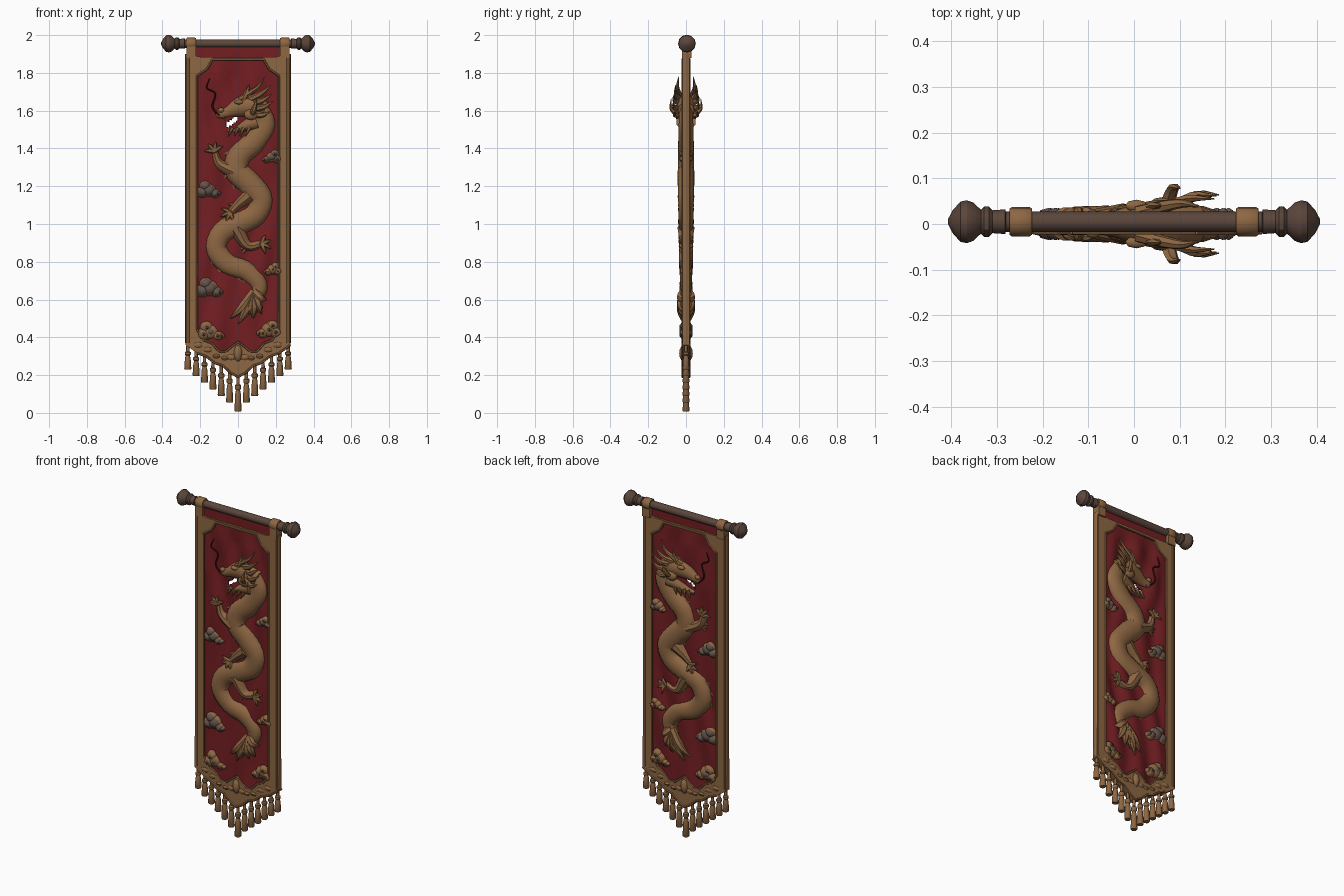
import bpy, bmesh, math
from mathutils import Vector

if "Cube" in bpy.data.objects:
    bpy.data.objects.remove(bpy.data.objects["Cube"])


def material(name, rgb):
    m = bpy.data.materials.new(name)
    m.use_nodes = True
    m.diffuse_color = (*rgb, 1)
    m.node_tree.nodes["Principled BSDF"].inputs["Base Color"].default_value = (*rgb, 1)
    return m


GOLD = material("worn gold", (0.27, 0.135, 0.055))
RED = material("crimson cloth", (0.17, 0.013, 0.016))
WOOD = material("dark wood", (0.105, 0.062, 0.045))
GREY = material("cloud grey", (0.125, 0.085, 0.07))
DARK = material("dark thread", (0.06, 0.008, 0.009))
ROD_Z = 1.955


def finish(bm, name, mat, angle=40):
    bmesh.ops.recalc_face_normals(bm, faces=bm.faces)
    mesh = bpy.data.meshes.new(name)
    bm.to_mesh(mesh)
    bm.free()
    mesh.materials.append(mat)
    ob = bpy.data.objects.new(name, mesh)
    bpy.context.collection.objects.link(ob)
    bpy.ops.object.select_all(action="DESELECT")
    bpy.context.view_layer.objects.active = ob
    ob.select_set(True)
    bpy.ops.object.shade_smooth_by_angle(angle=math.radians(angle))
    return ob


def smooth_path(pts, steps):
    """Catmull-Rom through points of any dimension."""
    p = [Vector(q) for q in pts]
    p = [2 * p[0] - p[1]] + p + [2 * p[-1] - p[-2]]
    out = []
    for a, b, c, d in zip(p, p[1:], p[2:], p[3:]):
        for i in range(steps):
            t = i / steps
            out.append(0.5 * (2 * b + (c - a) * t + (2 * a - 5 * b + 4 * c - d) * t * t
                              + (3 * b - a - 3 * c + d) * t ** 3))
    return out + [p[-2]]


def add_tube(bm, pts, steps=4, sides=8, squash=1.0, bump=0.0):
    """Tapered tube through (x, y, z, radius); squash flattens it along y."""
    path = smooth_path(pts, steps)
    rings = []
    for i, q in enumerate(path):
        t = (path[min(i + 1, len(path) - 1)] - path[max(i - 1, 0)]).xyz.normalized()
        n = t.cross(Vector((0, 1, 0))).normalized()
        b = n.cross(t)
        r = max(q.w, 0.001) * (1 + bump * (i % 2))
        rings.append([bm.verts.new(q.xyz + n * r * math.cos(a) + b * r * squash * math.sin(a))
                      for a in (math.tau * k / sides for k in range(sides))])
    for r0, r1 in zip(rings, rings[1:]):
        for k in range(sides):
            j = (k + 1) % sides
            bm.faces.new((r0[k], r0[j], r1[j], r1[k]))
    bm.faces.new(rings[0])
    bm.faces.new(rings[-1])
    return path


def add_blob(bm, centre, size, seg=14):
    vs = bmesh.ops.create_uvsphere(bm, u_segments=seg, v_segments=seg // 2 + 1, radius=1)["verts"]
    for v in vs:
        v.co = Vector(c + s * k for c, s, k in zip(centre, size, v.co))


def lathe(bm, profile, origin, axis, sides=16):
    """Revolve (distance, radius) pairs around an axis."""
    q = Vector((0, 0, 1)).rotation_difference(Vector(axis))
    rings = [[bm.verts.new(Vector(origin) + q @ Vector((r * math.cos(a), r * math.sin(a), d)))
              for a in (math.tau * k / sides for k in range(sides))] for d, r in profile]
    for r0, r1 in zip(rings, rings[1:]):
        for k in range(sides):
            j = (k + 1) % sides
            bm.faces.new((r0[k], r0[j], r1[j], r1[k]))
    bm.faces.new(rings[0])
    bm.faces.new(rings[-1])


# Hanging rod with turned finials
bm = bmesh.new()
lathe(bm, [(-0.3, 0.022), (0.3, 0.022)], (0, 0.005, ROD_Z), (1, 0, 0))
for s in (-1, 1):
    lathe(bm, [(0.28, 0.02), (0.282, 0.027), (0.31, 0.025), (0.318, 0.033), (0.328, 0.033),
               (0.335, 0.026), (0.352, 0.042), (0.366, 0.047), (0.38, 0.044), (0.397, 0.025),
               (0.407, 0.006)], (0, 0.005, ROD_Z), (s, 0, 0), 12)
finish(bm, "hanging_rod", WOOD, 30)

# Strap loops over the rod
bm = bmesh.new()
for s in (-1, 1):
    lathe(bm, [(-0.025, 0.028), (-0.02, 0.032), (0.02, 0.032), (0.025, 0.028)],
          (s * 0.248, 0.005, ROD_Z), (1, 0, 0))
    vs = bmesh.ops.create_cube(bm, size=1)["verts"]
    for v in vs:
        v.co = (s * 0.248 + v.co.x * 0.05, v.co.y * 0.05 + 0.003, 1.92 + v.co.z * 0.08)
finish(bm, "strap_loops", GOLD)

# Rippled cloth, pierced at the open mouth
bm = bmesh.new()
NX, NZ = 60, 170
grid = []
for j in range(NZ + 1):
    row = []
    for i in range(NX + 1):
        x = -0.235 + 0.47 * i / NX
        low = 0.25 + 0.4 * abs(x)
        z = low + (1.945 - low) * j / NZ
        fade = min(1, (0.235 - abs(x)) * 12) * min(1, max(0, 1.9 - z) * 8)
        y = 0.008 * fade * (math.sin(38 * x + 3 * math.sin(4 * z)) + 0.5 * math.sin(23 * x - 13 * z))
        row.append(bm.verts.new((x, y, z)))
    grid.append(row)
for r0, r1 in zip(grid, grid[1:]):
    for k in range(NX):
        bm.faces.new((r0[k], r0[k + 1], r1[k + 1], r1[k]))
hole = [f for f in bm.faces for c in [f.calc_center_median()]
        if -0.06 < c.x < 0 and abs(c.z - 1.542 - 0.65 * (c.x + 0.03)) < 0.015]
bmesh.ops.delete(bm, geom=hole, context="FACES")
cloth = finish(bm, "cloth", RED, 60)
thick = cloth.modifiers.new("thickness", "SOLIDIFY")
thick.thickness, thick.offset = 0.012, 0


def mirrored(half):
    return half + [(-x, z) for x, z in reversed(half[1:-1])]


def frame(name, outer, inner, depth, mat):
    bm = bmesh.new()
    a, b = [[bm.verts.new((x, -depth, z)) for x, z in mirrored(h)] for h in (outer, inner)]
    n = len(a)
    faces = [bm.faces.new((a[k], a[(k + 1) % n], b[(k + 1) % n], b[k])) for k in range(n)]
    ext = bmesh.ops.extrude_face_region(bm, geom=faces)["geom"]
    for v in ext:
        if isinstance(v, bmesh.types.BMVert):
            v.co.y = depth
    return finish(bm, name, mat, 30)


# Border with cut corners and a scalloped, pointed hem
outer = [(0, 1.885), (0.16, 1.885), (0.2, 1.885), (0.276, 1.9), (0.276, 0.6), (0.278, 0.36),
         (0.215, 0.315), (0.17, 0.3), (0.12, 0.262), (0.08, 0.25), (0.04, 0.212), (0, 0.19)]
inner = [(0, 1.872), (0.135, 1.872), (0.165, 1.82), (0.217, 1.785), (0.217, 0.6), (0.217, 0.44),
         (0.18, 0.385), (0.14, 0.37), (0.1, 0.325), (0.065, 0.325), (0.035, 0.35), (0, 0.375)]
frame("border", outer, inner, 0.018, GOLD)

# Rolled cords along the sides, inner edge and hem
bm = bmesh.new()
for s in (-1, 1):
    add_tube(bm, [(s * 0.264, 0, 1.9, 0.016), (s * 0.264, 0, 0.37, 0.016)], 1, 10, 1.35)
for y in (-0.018, 0.018):
    for edge in (mirrored(inner), mirrored(outer[5:])):
        for (x0, z0), (x1, z1) in zip(edge, edge[1:] + edge[:1]):
            if abs(x0 - x1) < 0.3:
                add_tube(bm, [(x0, y, z0, 0.006), (x1, y, z1, 0.006)], 1, 6)
finish(bm, "border_cords", GOLD)

# Flower ornament and leaf scrolls on the hem
bm = bmesh.new()
add_blob(bm, (0, 0, 0.315), (0.026, 0.036, 0.05))
for s in (-1, 1):
    for dx, z, r in ((0.035, 0.295, 0.028), (0.07, 0.29, 0.022), (0.115, 0.3, 0.022),
                     (0.16, 0.335, 0.026), (0.21, 0.36, 0.028)):
        add_blob(bm, (s * dx, 0, z), (r * 1.3, 0.025, r * 0.8), 10)
finish(bm, "hem_ornament", GOLD)

# Tassels stepping down to the point
bm = bmesh.new()
for k in range(-6, 7):
    x = k * 0.0443
    z = 0.008 + 0.035 * abs(k) + (0.012 if k else 0)
    top = 0.19 + 0.6 * abs(x)
    h = top - z
    lathe(bm, [(0, 0.016), (0.004, 0.019), (h * 0.5, 0.015), (h * 0.62, 0.011), (h * 0.66, 0.016),
               (h * 0.76, 0.016), (h * 0.8, 0.009), (h + 0.01, 0.008)], (x, 0, z), (0, 0, 1), 10)
finish(bm, "tassels", GOLD)

# Clouds: grey puffs on gold rims
rims, puffs = bmesh.new(), bmesh.new()
for x, z, w, grey in ((-0.155, 1.18, 0.06, 1), (-0.15, 0.66, 0.068, 1), (-0.145, 0.43, 0.068, 0.6),
                      (0.18, 1.355, 0.048, 0.85), (0.185, 0.76, 0.045, 0.3), (0.165, 0.44, 0.062, 0.5)):
    s = -1 if x < 0 else 1
    for dx, dz, r in ((0, 0, 0.62), (-0.55, -0.3, 0.42), (0.55, -0.2, 0.5), (0.3, 0.35, 0.48), (0.85, -0.3, 0.22)):
        p = (x + (-dx if s < 0 else dx) * w * (1 if dx < 0.8 else -1), 0, z + dz * w)
        add_blob(rims, p, (r * w * 1.12, 0.03, r * w), 12)
        add_blob(puffs, p, (r * w * grey, 0.036, r * w * grey * 0.9), 12)
finish(rims, "cloud_rims", GOLD)
finish(puffs, "cloud_puffs", GREY)

# Serpent body, showing on both faces of the cloth
spine = [(0.10, 1.62, 0.05), (0.14, 1.53, 0.057), (0.09, 1.44, 0.06), (0.01, 1.365, 0.062),
         (-0.005, 1.285, 0.064), (0.06, 1.215, 0.064), (0.12, 1.135, 0.062), (0.095, 1.055, 0.06),
         (0.01, 1.005, 0.06), (-0.085, 0.955, 0.058), (-0.115, 0.87, 0.056), (-0.055, 0.79, 0.054),
         (0.045, 0.75, 0.05), (0.11, 0.68, 0.044), (0.09, 0.61, 0.036), (0.02, 0.54, 0.025)]
bm = bmesh.new()
path = add_tube(bm, [(x, 0, z, r) for x, z, r in spine], 7, 14, 0.68, 0.03)
# Ridge spikes along the back
for i in range(4, len(path) - 8, 3):
    t = (path[i + 1] - path[i - 1]).xyz.normalized()
    n = t.cross(Vector((0, 1, 0))) * -1
    base, tip = path[i].xyz + n * path[i].w * 0.85, path[i].xyz + n * path[i].w * 1.22 + t * 0.022
    add_tube(bm, [(*base, 0.015), (*tip, 0.002)], 1, 5, 0.6)
finish(bm, "serpent_body", GOLD)

# Head: skull, muzzle, jaw, eyes, horns, mane and beard
bm = bmesh.new()
add_tube(bm, [(0.14, 0, 1.6, 0.05), (0.06, 0, 1.625, 0.062), (0.0, 0, 1.615, 0.05),
              (-0.06, 0, 1.59, 0.03), (-0.095, 0, 1.582, 0.026), (-0.115, 0, 1.572, 0.012)], 4, 12, 0.85)
add_tube(bm, [(0.1, 0, 1.54, 0.045), (0.04, 0, 1.52, 0.03), (-0.01, 0, 1.5, 0.018),
              (-0.06, 0, 1.495, 0.011)], 4, 10, 1.2)
for s in (-1, 1):
    add_blob(bm, (-0.09, s * 0.018, 1.603), (0.018, 0.014, 0.014), 8)
    add_blob(bm, (0.005, s * 0.04, 1.645), (0.026, 0.014, 0.012), 8)
    add_blob(bm, (0.07, s * 0.04, 1.58), (0.04, 0.02, 0.03), 10)
    add_tube(bm, [(0.01, s * 0.025, 1.66, 0.016), (0.07, s * 0.04, 1.7, 0.013),
                  (0.11, s * 0.045, 1.73, 0.009), (0.14, s * 0.038, 1.78, 0.002)], 4, 7)
    for x, z, tx, tz, y in ((0.06, 1.66, 0.175, 1.735, 0.055), (0.08, 1.64, 0.18, 1.69, 0.062),
                            (0.09, 1.61, 0.185, 1.65, 0.064), (0.09, 1.58, 0.17, 1.595, 0.06),
                            (0.03, 1.66, 0.06, 1.74, 0.04), (0.07, 1.57, 0.1, 1.665, 0.078)):
        add_tube(bm, [(x, s * 0.03, z, 0.018), ((x + tx) / 2, s * y, (z + tz) / 2 - 0.01, 0.014),
                      (tx, s * y, tz, 0.002)], 3, 6, 0.7)
    for k in range(4):
        x = 0.06 - k * 0.03
        add_tube(bm, [(x, s * 0.025, 1.51, 0.012), (x - 0.02, s * 0.03, 1.465, 0.002)], 2, 6)
    add_tube(bm, [(-0.075, s * 0.015, 1.57, 0.006), (-0.072, s * 0.015, 1.545, 0.001)], 1, 5)
finish(bm, "serpent_head", GOLD)

# Legs with splayed claws
bm = bmesh.new()
for hip, knee, paw in (((-0.02, 1.28), (-0.1, 1.32), (-0.125, 1.385)),
                       ((0.06, 1.15), (0.0, 1.1), (-0.04, 1.06)),
                       ((-0.01, 0.98), (0.05, 0.885), (0.125, 0.895))):
    add_tube(bm, [(hip[0], 0, hip[1], 0.042), (knee[0], 0, knee[1], 0.027), (paw[0], 0, paw[1], 0.02)],
             4, 9, 1.1)
    aim = math.atan2(paw[1] - knee[1], paw[0] - knee[0])
    for a in (-1.3, -0.5, 0.3, 1.1):
        c, d = math.cos(aim + a), math.sin(aim + a)
        for s in (-1, 1):
            add_tube(bm, [(paw[0], s * 0.018, paw[1], 0.013),
                          (paw[0] + c * 0.03, s * 0.027, paw[1] + d * 0.03, 0.011),
                          (paw[0] + c * 0.055, s * 0.018, paw[1] + d * 0.055 - 0.006, 0.002)], 2, 6)
    for k in range(3):
        add_tube(bm, [(knee[0], 0, knee[1], 0.02), (knee[0] - 0.03 - 0.012 * k, 0, knee[1] - 0.045 + 0.025 * k, 0.002)], 2, 6)
finish(bm, "serpent_legs", GOLD)

# Tail tuft
bm = bmesh.new()
for tx, tz in ((-0.04, 0.5), (0.0, 0.47), (0.035, 0.5), (0.08, 0.5), (0.125, 0.525), (0.15, 0.6)):
    for s in (-1, 1):
        add_tube(bm, [(0.085, s * 0.015, 0.64, 0.025), ((0.085 + tx) / 2, s * 0.03, (0.62 + tz) / 2, 0.024),
                      (tx, s * 0.012, tz, 0.003)], 4, 7, 0.8)
finish(bm, "tail_tuft", GOLD)

# Whiskers
bm = bmesh.new()
for y in (-0.02, 0.02):
    add_tube(bm, [(-0.1, y, 1.575, 0.005), (-0.135, y, 1.62, 0.005), (-0.12, y, 1.69, 0.004),
                  (-0.165, y, 1.72, 0.004), (-0.15, y, 1.77, 0.002)], 5, 6)
finish(bm, "whiskers", DARK)
